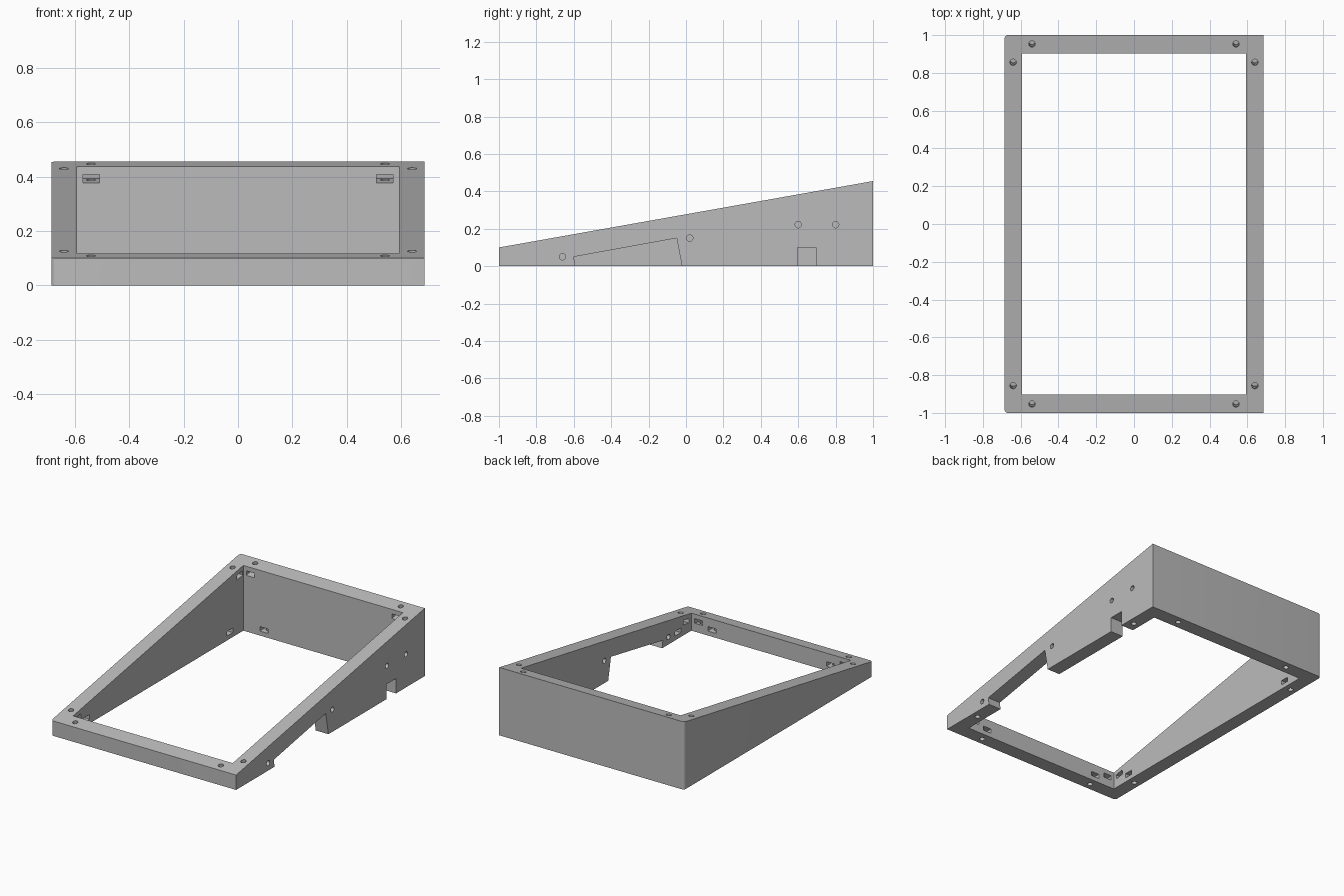
import bpy, bmesh, math
from mathutils import Matrix, Vector

if "Cube" in bpy.data.objects:
    bpy.data.objects.remove(bpy.data.objects["Cube"], do_unlink=True)

HALF_W, HALF_L = 0.686, 1.0        # outer half sizes
IN_W, IN_L = 0.592, 0.902          # opening half sizes
FRONT_H, BACK_H = 0.1, 0.455
SLOPE = (BACK_H - FRONT_H) / 2
TILT = math.atan(SLOPE)
HOLE_R = 0.017


def top_z(y):
    return FRONT_H + SLOPE * (y + 1)


def make_object(name, bm):
    bmesh.ops.recalc_face_normals(bm, faces=bm.faces)
    mesh = bpy.data.meshes.new(name)
    bm.to_mesh(mesh)
    bm.free()
    obj = bpy.data.objects.new(name, mesh)
    bpy.context.collection.objects.link(obj)
    return obj


def add_box(bm, matrix, size):
    bmesh.ops.create_cube(bm, size=1, matrix=matrix @ Matrix.Diagonal((*size, 1)))


def add_hole(bm, matrix, depth):
    bmesh.ops.create_cone(bm, cap_ends=True, segments=24, radius1=HOLE_R,
                          radius2=HOLE_R, depth=depth, matrix=matrix)


def add_side_prism(bm, outline):
    # Extrude a (y, z) outline through the notched side wall
    face = bm.faces.new([bm.verts.new((0.56, y, z)) for y, z in outline])
    out = bmesh.ops.extrude_face_region(bm, geom=[face])
    verts = [v for v in out["geom"] if isinstance(v, bmesh.types.BMVert)]
    bmesh.ops.translate(bm, verts=verts, vec=(0.2, 0, 0))


# Wedge body, rounded on the two corners of the plain side
bm = bmesh.new()
add_box(bm, Matrix.Translation((0, 0, 0.5)), (2 * HALF_W, 2 * HALF_L, 1))
corners = [e for e in bm.edges
           if all(v.co.x < 0 for v in e.verts)
           and abs(e.verts[0].co.z - e.verts[1].co.z) > 0.5]
bmesh.ops.bevel(bm, geom=corners, offset=0.02, segments=6, profile=0.5, affect='EDGES')
for v in bm.verts:
    if v.co.z > 0.5:
        v.co.z = top_z(v.co.y)
frame = make_object("wedge_frame", bm)

# Large central opening
bm = bmesh.new()
add_box(bm, Matrix.Identity(4), (2 * IN_W, 2 * IN_L, 2))
opening = make_object("opening_cutter", bm)

# Cable notches in the side wall
bm = bmesh.new()
add_side_prism(bm, [(-0.585, -0.05), (-0.6, 0.05), (-0.05, 0.15), (-0.012, -0.05)])
add_side_prism(bm, [(0.595, -0.05), (0.595, 0.1), (0.695, 0.1), (0.695, -0.05)])
notches = make_object("notch_cutter", bm)

# Screw holes and the nut slots that cross them
holes, slots = bmesh.new(), bmesh.new()
SIDE_X, END_Y = 0.64, 0.953
for sx in (-1, 1):
    for sy in (-1, 1):
        for on_top in (True, False):
            spots = [(SIDE_X, 0.856 if on_top else 0.76, True),
                     (0.54 if on_top else 0.44, END_Y, False)]
            for px, py, on_side in spots:
                x, y = sx * px, sy * py
                place = Matrix.Translation((x, y, top_z(y) if on_top else 0))
                if on_top:
                    place = place @ Matrix.Rotation(TILT, 4, 'X')
                inward = -1 if on_top else 1
                add_hole(holes, place @ Matrix.Translation((0, 0, inward * 0.03)), 0.1)
                shift = Vector((-sx * 0.02, 0, 0)) if on_side else Vector((0, -sy * 0.02, 0))
                shift.z = inward * 0.045
                size = (0.1, 0.06, 0.03) if on_side else (0.06, 0.1, 0.03)
                add_box(slots, place @ Matrix.Translation(shift), size)

# Round holes through the side wall
for y, z in [(-0.66, 0.05), (0.02, 0.15), (0.6, 0.222), (0.8, 0.222)]:
    add_hole(holes, Matrix.Translation((SIDE_X, y, z)) @ Matrix.Rotation(math.pi / 2, 4, 'Y'), 0.2)
screw_holes = make_object("hole_cutter", holes)
nut_slots = make_object("slot_cutter", slots)

# Cut everything out of the body
bpy.context.view_layer.objects.active = frame
frame.select_set(True)
for cutter in (opening, notches, nut_slots, screw_holes):
    cutter.hide_render = True
    mod = frame.modifiers.new(cutter.name, 'BOOLEAN')
    mod.operation = 'DIFFERENCE'
    mod.solver = 'EXACT'
    mod.object = cutter
    bpy.ops.object.modifier_apply(modifier=mod.name)
    bpy.data.objects.remove(cutter, do_unlink=True)

# Single grey finish
grey = bpy.data.materials.new("plain_grey")
grey.use_nodes = True
color = (0.5, 0.5, 0.5, 1)
grey.diffuse_color = color
grey.node_tree.nodes["Principled BSDF"].inputs["Base Color"].default_value = color
frame.data.materials.clear()
frame.data.materials.append(grey)
for poly in frame.data.polygons:
    poly.material_index = 0
bpy.ops.object.shade_smooth_by_angle(angle=math.radians(30))
